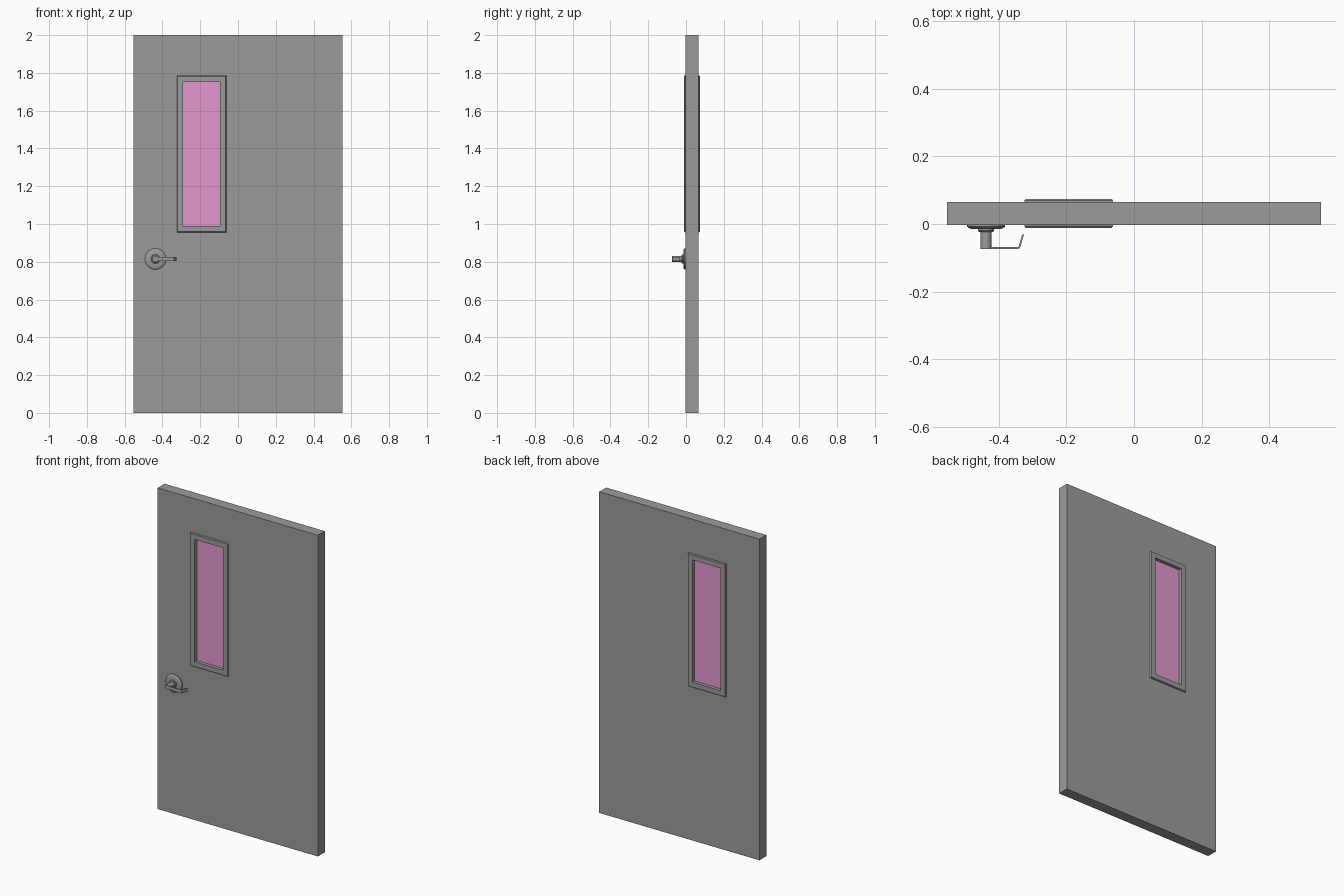
import bpy, bmesh, math

if "Cube" in bpy.data.objects:
    bpy.data.objects.remove(bpy.data.objects["Cube"])

HX, HZ = -0.437, 0.815                       # handle axis
WX, WZ, WW, WH = -0.193, 1.371, 0.262, 0.83   # window centre and outer size
D = 0.068                                    # door thickness
SHIFT = -0.0025                              # centres the whole model on y = 0


def material(name, color):
    mat = bpy.data.materials.new(name)
    mat.diffuse_color = (*color, 1)
    mat.use_nodes = True
    mat.node_tree.nodes["Principled BSDF"].inputs["Base Color"].default_value = mat.diffuse_color
    return mat


GREY = material("dark_grey", (0.33, 0.33, 0.33))
PINK = material("pink_glass", (0.78, 0.31, 0.62))


def make_object(name, bm, smooth=False, mat=GREY):
    bmesh.ops.recalc_face_normals(bm, faces=bm.faces)
    bmesh.ops.translate(bm, verts=bm.verts, vec=(0, SHIFT, 0))
    mesh = bpy.data.meshes.new(name)
    bm.to_mesh(mesh)
    bm.free()
    mesh.materials.append(mat)
    ob = bpy.data.objects.new(name, mesh)
    bpy.context.collection.objects.link(ob)
    if smooth:
        bpy.context.view_layer.objects.active = ob
        ob.select_set(True)
        bpy.ops.object.shade_smooth_by_angle(angle=math.radians(35))
        ob.select_set(False)
    return ob


def box(name, lo, hi, mat):
    bm = bmesh.new()
    bmesh.ops.create_cube(bm, size=1)
    for v in bm.verts:
        v.co = [(a + b) / 2 + c * (b - a) for a, b, c in zip(lo, hi, v.co)]
    return make_object(name, bm, mat=mat)


def bridge(bm, a, b):
    """Join two closed vertex loops with quads."""
    for k in range(len(a)):
        n = (k + 1) % len(a)
        bm.faces.new((a[k], a[n], b[n], b[k]))


def rect(bm, cx, cz, hx, hz, y):
    return [bm.verts.new((cx + a * hx, y, cz + b * hz))
            for a, b in ((-1, -1), (1, -1), (1, 1), (-1, 1))]


def ring(name, profile, w, h):
    """Sweep a closed (inset, y) profile round a rectangle in the door plane."""
    bm = bmesh.new()
    loops = [rect(bm, WX, WZ, w / 2 - i, h / 2 - i, y) for i, y in profile]
    for a, b in zip(loops, loops[1:] + loops[:1]):
        bridge(bm, a, b)
    return make_object(name, bm)


def lathe(name, profile, sides=32):
    """Turn a (radius, y) profile about the handle axis and cap both ends."""
    bm = bmesh.new()
    angles = [2 * math.pi * k / sides for k in range(sides)]
    rings = [[bm.verts.new((HX + r * math.cos(a), y, HZ + r * math.sin(a))) for a in angles]
             for r, y in profile]
    for a, b in zip(rings, rings[1:]):
        bridge(bm, a, b)
    bm.faces.new(rings[0])
    bm.faces.new(rings[-1])
    return make_object(name, bm, True)


# Door slab with a rectangular opening for the window
ix, iz = WW / 2 - 0.03, WH / 2 - 0.03
bm = bmesh.new()
loops = [rect(bm, 0, 1, hx, hz, y) if not hole else rect(bm, WX, WZ, ix, iz, y)
         for hx, hz, y, hole in ((.552, 1, 0, False), (.552, 1, D, False),
                                 (0, 0, D, True), (0, 0, 0, True))]
for a, b in zip(loops, loops[1:] + loops[:1]):
    bridge(bm, a, b)
make_object("door_slab", bm)

# Window trim on both faces, with chamfered outer edges
t = 0.009
ring("window_frame", [(0, 0), (0, -t * .4), (.004, -t), (.034, -t),
                      (.034, D + t), (.004, D + t), (0, D + t * .4), (0, D),
                      (.03, D), (.03, 0)], WW, WH)

# Glass pane
box("glass_pane", (WX - ix, D / 2 - .022, WZ - iz), (WX + ix, D / 2 + .022, WZ + iz), PINK)

# Round handle plate, stepped collar and spindle
lathe("handle_rose", [(.056, 0), (.056, -.005), (.053, -.008), (.044, -.012), (.024, -.012)])
lathe("handle_collar", [(.024, -.011), (.024, -.017), (.020, -.021), (.014, -.021)])
lathe("handle_spindle", [(.016, -.02), (.016, -.0715)])

# Lever: flat bar bent back toward the door at its tip
path_out = [(HX, -.0715), (-.344, -.0715), (-.338, -.069), (-.335, -.064), (-.325, -.028)]
path_in = [(-.330, -.028), (-.340, -.062), (-.342, -.065), (-.346, -.066), (HX, -.066)]
bm = bmesh.new()
face = bm.faces.new([bm.verts.new((x, y, HZ - .011)) for x, y in path_out + path_in])
ext = bmesh.ops.extrude_face_region(bm, geom=[face])
for v in [g for g in ext["geom"] if isinstance(g, bmesh.types.BMVert)]:
    v.co.z += .022
make_object("handle_lever", bm, True)
